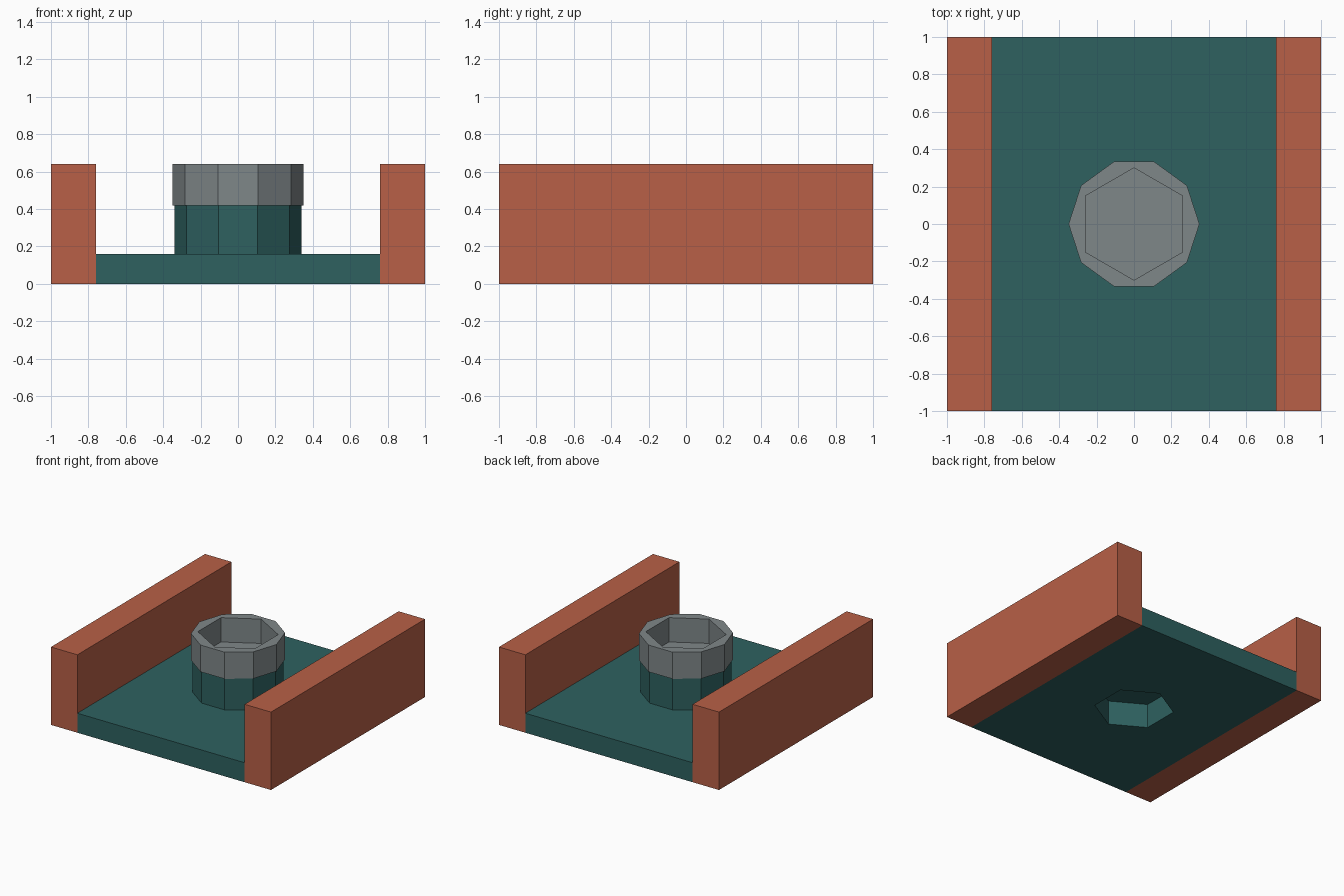
import bpy, bmesh, math
from mathutils import Matrix

if "Cube" in bpy.data.objects:
    bpy.data.objects.remove(bpy.data.objects["Cube"])


def srgb(r, g, b):
    lin = lambda c: c / 12.92 if c <= 0.04045 else ((c + 0.055) / 1.055) ** 2.4
    return tuple(lin(c / 255) for c in (r, g, b)) + (1.0,)


def material(name, rgb):
    m = bpy.data.materials.new(name)
    m.diffuse_color = srgb(*rgb)
    m.use_nodes = True
    m.node_tree.nodes["Principled BSDF"].inputs["Base Color"].default_value = m.diffuse_color
    return m


RUST = material("rust_red", (184, 96, 71))
TEAL = material("dark_teal", (46, 97, 96))
GREY = material("steel_grey", (127, 135, 137))


def finish(name, bm, mat):
    me = bpy.data.meshes.new(name)
    bm.to_mesh(me)
    bm.free()
    ob = bpy.data.objects.new(name, me)
    bpy.context.collection.objects.link(ob)
    if mat:
        me.materials.append(mat)
    return ob


def box(name, x0, x1, y0, y1, z0, z1, mat):
    bm = bmesh.new()
    bmesh.ops.create_cube(bm, size=1)
    for v in bm.verts:
        v.co.x = x1 if v.co.x > 0 else x0
        v.co.y = y1 if v.co.y > 0 else y0
        v.co.z = z1 if v.co.z > 0 else z0
    return finish(name, bm, mat)


def prism(name, sides, radius, z0, z1, mat, start=0.0):
    bm = bmesh.new()
    ring = [bm.verts.new((radius * math.cos(start + math.tau * i / sides),
                          radius * math.sin(start + math.tau * i / sides), z0))
            for i in range(sides)]
    face = bm.faces.new(ring)
    ext = bmesh.ops.extrude_face_region(bm, geom=[face], use_keep_orig=True)
    for v in ext["geom"]:
        if isinstance(v, bmesh.types.BMVert):
            v.co.z = z1
    bmesh.ops.recalc_face_normals(bm, faces=bm.faces[:])
    return finish(name, bm, mat)


def combine(target, tool, operation):
    mod = target.modifiers.new("bool", "BOOLEAN")
    mod.operation, mod.object, mod.solver = operation, tool, "EXACT"
    dg = bpy.context.evaluated_depsgraph_get()
    me = bpy.data.meshes.new_from_object(target.evaluated_get(dg))
    target.modifiers.clear()
    target.data = me
    bpy.data.objects.remove(tool)


def hex_cut(target, z0, z1):
    combine(target, prism("hex_cutter", 6, 0.30, z0, z1, None, math.pi / 2), "DIFFERENCE")


# Floor plate with its ten-sided boss, hollowed by a hexagonal pocket from below
base = box("base_plate", -0.76, 0.76, -1, 1, 0, 0.16, TEAL)
combine(base, prism("boss", 10, 0.34, 0.08, 0.42, TEAL), "UNION")
hex_cut(base, -0.1, 0.20)

# Grey cap with a hexagonal socket in its top
cap = prism("socket_cap", 10, 0.35, 0.42, 0.64, GREY)
hex_cut(cap, 0.44, 0.80)

# Side rails
for side, name in ((-1, "left_rail"), (1, "right_rail")):
    xs = sorted((side * 0.76, side * 1.0))
    box(name, xs[0], xs[1], -1, 1, 0, 0.64, RUST)
